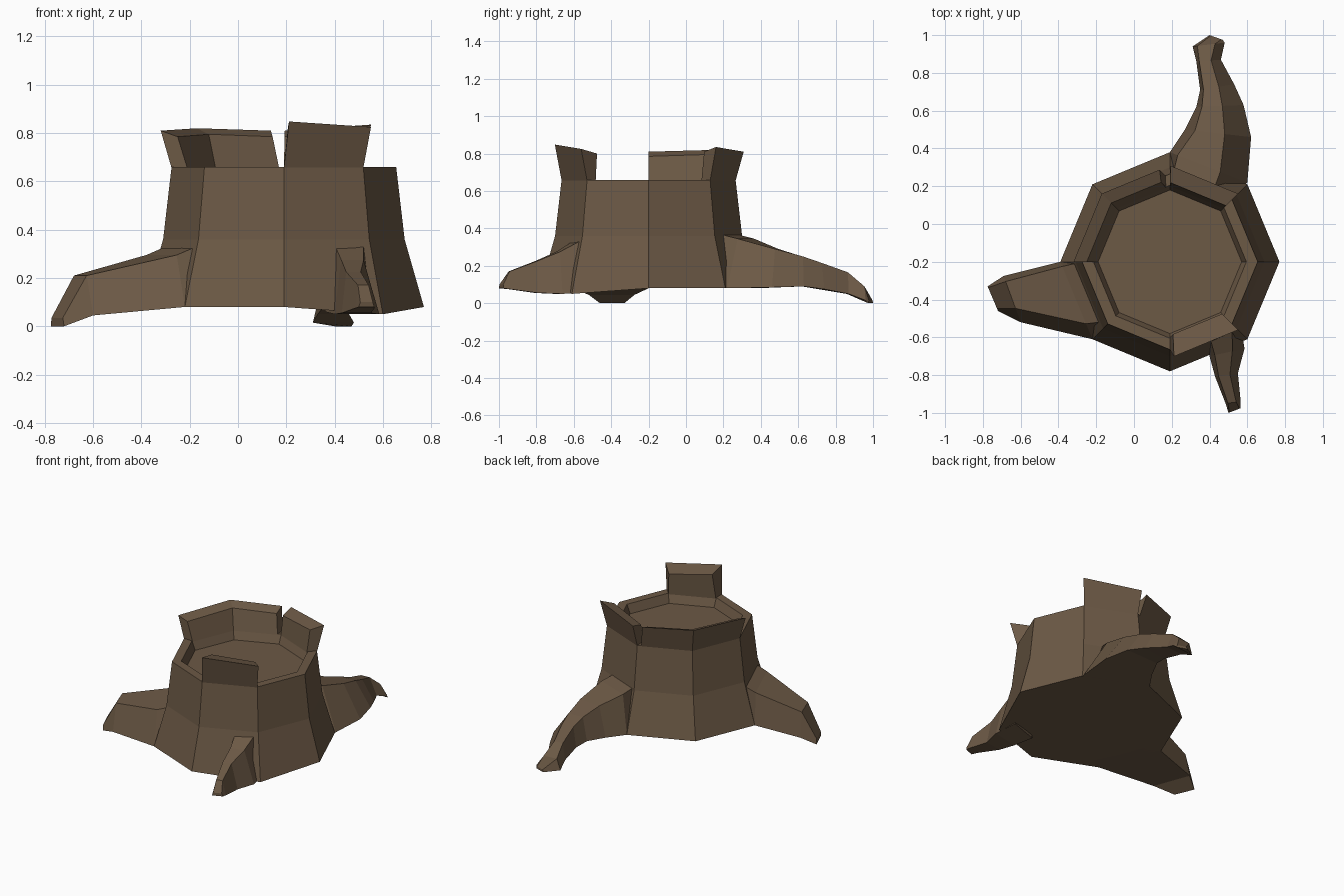
import bpy, math
from mathutils import Vector

CX, CY = 0.19, -0.2
bark = bpy.data.materials.new("brown_bark")
bark.diffuse_color = (0.15, 0.1, 0.06, 1)


def ring_point(i, r, z):
    """Point on the octagon outline; i counts corners and may be fractional."""
    k = math.floor(i)
    p, q = [Vector((CX + r * math.cos(a * math.pi / 4),
                    CY + r * math.sin(a * math.pi / 4), z)) for a in (k, k + 1)]
    return p.lerp(q, i - k)


def loft(name, rings):
    """Skin a list of equal-length closed rings and cap both ends."""
    n = len(rings[0])
    verts = [v for ring in rings for v in ring]
    faces = []
    for s in range(len(rings) - 1):
        for j in range(n):
            a, b = s * n + j, s * n + (j + 1) % n
            faces.append((a, b, b + n, a + n))
    faces.append(tuple(reversed(range(n))))
    faces.append(tuple(range(len(verts) - n, len(verts))))
    me = bpy.data.meshes.new(name)
    me.from_pydata(verts, [], faces)
    me.materials.append(bark)
    ob = bpy.data.objects.new(name, me)
    bpy.context.collection.objects.link(ob)
    # consistent outward normals
    import bmesh
    bm = bmesh.new()
    bm.from_mesh(me)
    bmesh.ops.recalc_face_normals(bm, faces=bm.faces)
    bm.to_mesh(me)
    bm.free()
    return ob


# Trunk: flared octagon, flat rim and sunken floor
profile = [(0.58, 0.08), (0.50, 0.36), (0.465, 0.66), (0.405, 0.66), (0.38, 0.60)]
rings = [[ring_point(i, r, z) for i in range(8)] for r, z in profile]
rings[0][7].z = 0.05
loft("trunk", rings)


# Broken rim walls: stations are (corner at foot, corner at top, top height)
def wall(name, stations, inner_top):
    loft(name, [[ring_point(f, 0.465, 0.655), ring_point(t, 0.51, z),
                 ring_point(t, inner_top, z - 0.025), ring_point(f, 0.40, 0.655)]
                for f, t, z in stations])


wall("rim_wall_left", [(4, 4, 0.81), (3, 3, 0.82), (2.07, 2.15, 0.81)], 0.44)
wall("rim_wall_back", [(2, 1.99, 0.81), (1, 1, 0.835)], 0.42)
wall("rim_wall_front", [(6, 6.06, 0.848), (7, 7, 0.825)], 0.39)


# Roots: stations are side a (x, y), side b (x, y), bottom z, top z, and
# where the top edges sit between the two sides (0 = side a, 1 = side b)
def root(name, stations):
    rings = []
    for ax, ay, bx, by, zb, zt, ta, tb in stations:
        a, b = Vector((ax, ay, zb)), Vector((bx, by, zb))
        up = Vector((0, 0, zt - zb))
        rings.append([a, b, a.lerp(b, tb) + up, a.lerp(b, ta) + up])
    loft(name, rings)


root("left_root", [
    (-0.28, -0.19, -0.13, -0.56, 0.08, 0.34, 0.03, 0.88),
    (-0.39, -0.20, -0.22, -0.61, 0.08, 0.295, 0.06, 0.80),
    (-0.69, -0.275, -0.60, -0.52, 0.045, 0.21, 0.12, 0.70),
    (-0.775, -0.33, -0.72, -0.46, 0.0, 0.035, 0.05, 0.90)])

root("back_root", [
    (0.19, 0.27, 0.52, 0.14, 0.08, 0.37, 0.05, 0.70),
    (0.19, 0.38, 0.60, 0.22, 0.08, 0.345, 0.10, 0.65),
    (0.27, 0.50, 0.62, 0.46, 0.085, 0.29, 0.15, 0.60),
    (0.33, 0.62, 0.58, 0.63, 0.09, 0.25, 0.12, 0.55),
    (0.35, 0.71, 0.53, 0.74, 0.075, 0.215, 0.10, 0.55),
    (0.33, 0.86, 0.46, 0.87, 0.05, 0.165, 0.12, 0.60),
    (0.31, 0.94, 0.48, 0.96, 0.015, 0.09, 0.15, 0.70),
    (0.40, 1.00, 0.47, 0.975, 0.0, 0.015, 0.10, 0.90)])

root("front_root", [
    (0.36, -0.57, 0.56, -0.50, 0.06, 0.36, 0.15, 0.80),
    (0.40, -0.70, 0.585, -0.66, 0.05, 0.275, 0.15, 0.65),
    (0.43, -0.81, 0.55, -0.79, 0.055, 0.225, 0.15, 0.65),
    (0.485, -0.95, 0.565, -0.94, 0.075, 0.17, 0.15, 0.70),
    (0.50, -1.00, 0.565, -0.975, 0.08, 0.10, 0.10, 0.90)])
